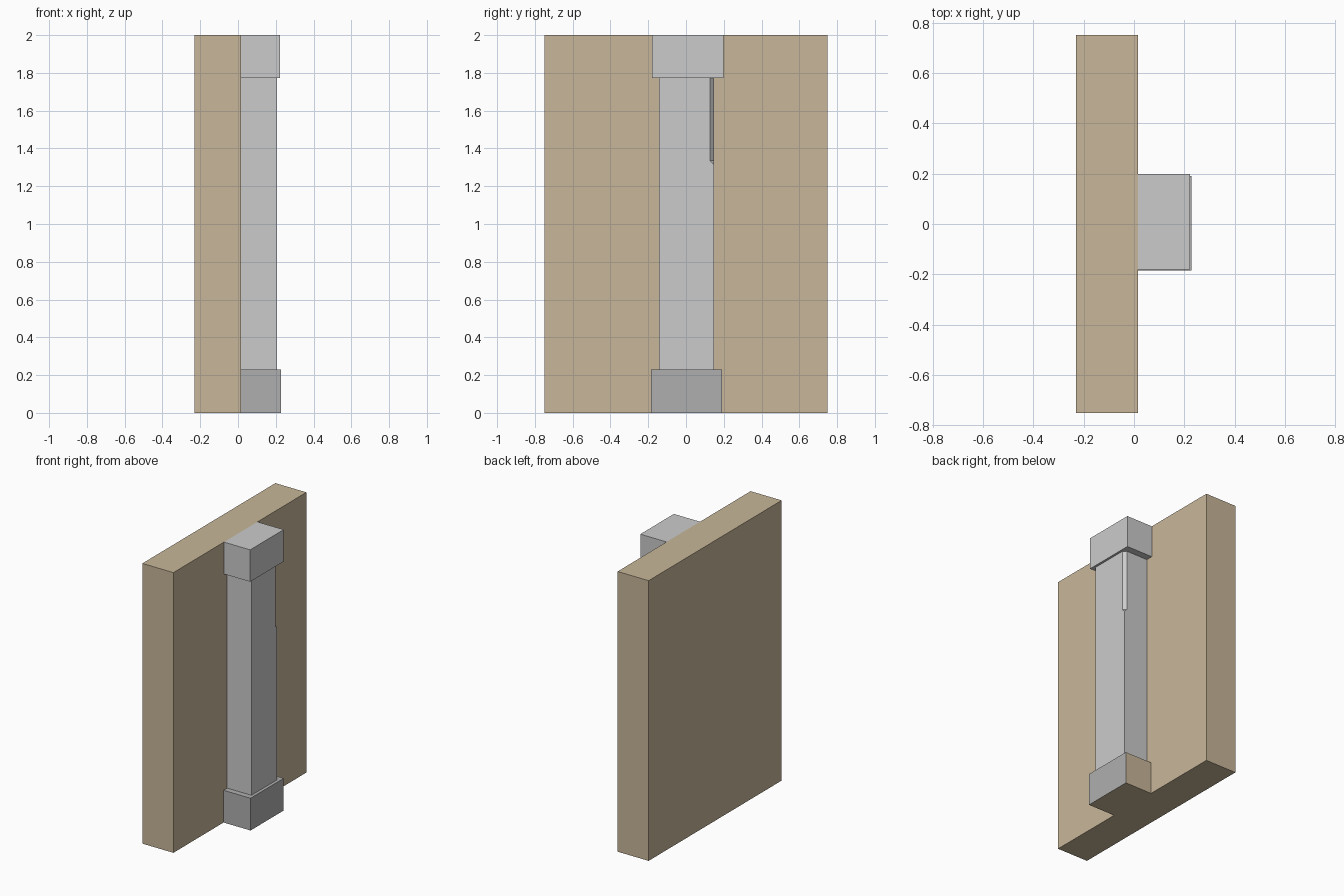
import bpy, bmesh

if "Cube" in bpy.data.objects:
    bpy.data.objects.remove(bpy.data.objects["Cube"])

FACE = 0.015  # x of the wall front that the pilaster stands on

tan = bpy.data.materials.new("tan_plaster")
tan.diffuse_color = (0.58, 0.47, 0.32, 1)
tan.use_nodes = True
tan.node_tree.nodes["Principled BSDF"].inputs["Base Color"].default_value = tan.diffuse_color
grey = bpy.data.materials.new("grey_stone")
grey.diffuse_color = (0.43, 0.43, 0.43, 1)
grey.use_nodes = True
grey.node_tree.nodes["Principled BSDF"].inputs["Base Color"].default_value = grey.diffuse_color


def add_object(name, bm, mats=()):
    mesh = bpy.data.meshes.new(name)
    bm.to_mesh(mesh)
    bm.free()
    for m in mats:
        mesh.materials.append(m)
    obj = bpy.data.objects.new(name, mesh)
    bpy.context.collection.objects.link(obj)
    return obj


def box(lo, hi, open_back=False):
    bm = bmesh.new()
    bmesh.ops.create_cube(bm, size=1)
    for v in bm.verts:
        v.co = [hi[i] if v.co[i] > 0 else lo[i] for i in range(3)]
    bm.normal_update()
    if open_back:  # side resting against the wall
        back = [f for f in bm.faces if f.normal.x < -0.5]
        bmesh.ops.delete(bm, geom=back, context='FACES')
    return bm


# Wall panel
add_object("wall", box((-0.23, -0.75, 0), (FACE, 0.75, 2)), [tan])

# Capital block
add_object("pilaster_capital", box((FACE, -0.18, 1.772), (0.222, 0.198, 2), True))

# Base block: its underside and +y side share the wall finish
bm = box((FACE, -0.184, 0), (0.228, 0.19, 0.23), True)
for f in bm.faces:
    f.material_index = int(f.normal.z < -0.5 or f.normal.y > 0.5)
add_object("pilaster_base", bm, [grey, tan])

# Shaft with a stopped chamfer on the upper part of one corner
x0, x1, y0, y1, z0, z1 = FACE, 0.206, -0.143, 0.148, 0.23, 1.772
cut, stop = 0.021, 1.335
bm = bmesh.new()
b = [bm.verts.new((x, y, z0)) for x, y in ((x0, y0), (x1, y0), (x1, y1), (x0, y1))]
t = [bm.verts.new((x, y, z1)) for x, y in
     ((x0, y0), (x1, y0), (x1, y1 - cut), (x1 - cut, y1), (x0, y1))]
m = [bm.verts.new(p) for p in
     ((x1, y1 - cut, stop), (x1 - cut, y1, stop), (x1, y1, stop - 0.02))]
for loop in ((b[0], b[1], t[1], t[0]),
             (b[1], b[2], m[2], m[0], t[2], t[1]),
             (b[2], b[3], t[4], t[3], m[1], m[2]),
             (m[0], m[1], t[3], t[2]),
             (m[0], m[2], m[1])):
    bm.faces.new(loop)
add_object("pilaster_shaft", bm)
